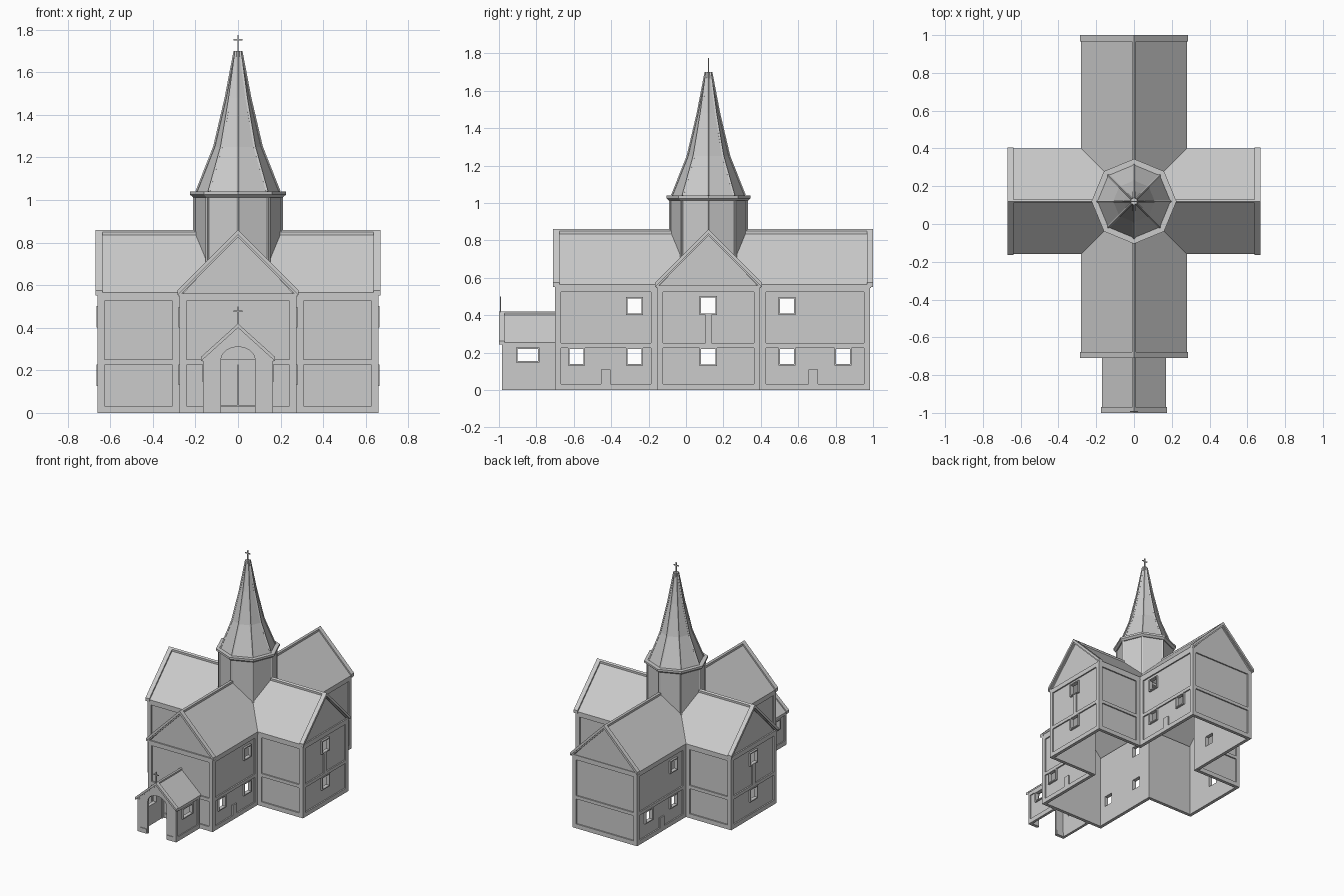
import bpy, bmesh, math
from mathutils import Vector, Matrix

if "Cube" in bpy.data.objects:
    bpy.data.objects.remove(bpy.data.objects["Cube"])

stone = bpy.data.materials.new("plain_grey")
stone.use_nodes = True
GREY = (0.6, 0.6, 0.6, 1)
stone.diffuse_color = GREY
stone.node_tree.nodes["Principled BSDF"].inputs["Base Color"].default_value = GREY

CY = 0.12                      # centre of the crossing
EAVE, REVEAL, SKIN = 0.56, 0.01, 0.025


def finish(name, bm):
    bmesh.ops.recalc_face_normals(bm, faces=bm.faces)
    mesh = bpy.data.meshes.new(name)
    bm.to_mesh(mesh)
    bm.free()
    mesh.materials.append(stone)
    ob = bpy.data.objects.new(name, mesh)
    bpy.context.collection.objects.link(ob)
    return ob


def extrude(bm, points, offset):
    """Solid from a closed outline pushed along offset."""
    a = [bm.verts.new(p) for p in points]
    b = [bm.verts.new(Vector(p) + offset) for p in points]
    bm.faces.new(a)
    bm.faces.new(b[::-1])
    for i in range(len(a)):
        j = (i + 1) % len(a)
        bm.faces.new((a[i], b[i], b[j], a[j]))


def slab(bm, p, d, u, z, o):
    """Box on a wall: u along it, z up, o outward from point p, direction d."""
    n = Vector((d[1], -d[0], 0))
    base = Vector((p[0], p[1], 0))
    along = Vector((d[0], d[1], 0))
    pts = [base + along * a + n * o[0] + Vector((0, 0, h))
           for a, h in ((u[0], z[0]), (u[1], z[0]), (u[1], z[1]), (u[0], z[1]))]
    extrude(bm, pts, n * (o[1] - o[0]))


def profile(bm, pts, axis, start, end, centre=0):
    """Extrude a (side, z) outline along x or y."""
    if axis == "y":
        extrude(bm, [(s + centre, start, z) for s, z in pts], Vector((0, end - start, 0)))
    else:
        extrude(bm, [(start, s + centre, z) for s, z in pts], Vector((end - start, 0, 0)))


def chevron(half, low, ridge, t):
    return [(-half, low), (0, ridge), (half, low), (half, low - t), (0, ridge - t), (-half, low - t)]


def stick(bm, p, q, r):
    p, q = Vector(p), Vector(q)
    turn = (q - p).to_track_quat("Z", "Y").to_matrix().to_4x4()
    bmesh.ops.create_cone(bm, cap_ends=True, segments=4, radius1=r, radius2=r,
                          depth=(q - p).length, matrix=Matrix.Translation((p + q) / 2) @ turn)


def cross_plan(e):
    w, l, f, b, ta, tb = 0.275 - e, 0.66 - e, e - 0.70, 0.985 - e, CY - 0.275 + e, CY + 0.275 - e
    right = [(w, f), (w, ta), (l, ta), (l, tb), (w, tb), (w, b)]
    return right + [(-x, y) for x, y in reversed(right)]


# Main walls: cross-shaped ring, open below
bm = bmesh.new()
rings = [[bm.verts.new((x, y, z)) for x, y in cross_plan(e)]
         for e, z in ((REVEAL, 0), (REVEAL, EAVE), (SKIN, EAVE), (SKIN, 0))]
for k in range(4):
    a, b = rings[k], rings[(k + 1) % 4]
    for i in range(12):
        j = (i + 1) % 12
        bm.faces.new((a[i], a[j], b[j], b[i]))
walls = finish("main_walls", bm)

# Porch side walls
bm = bmesh.new()
for s in (-1, 1):
    slab(bm, (s * 0.165, 0), (0, s), sorted((s * -0.98, s * -0.70)), (0, 0.26), (-0.02, -0.007))
porch_walls = finish("porch_side_walls", bm)

# Window openings: wall face x, centre y, bottom z, half width, height
windows = [(0.275, y, 0.14, 0.037, 0.08) for y in (-0.585, -0.275, 0.54, 0.84)]
windows += [(0.275, y, 0.41, 0.037, 0.08) for y in (-0.275, 0.54)]
windows += [(0.66, CY, z, 0.039, 0.085) for z in (0.135, 0.41)]
windows += [(0.165, -0.845, 0.155, 0.055, 0.065)]
bm = bmesh.new()
for x, y, z, w, h in windows:
    slab(bm, (1, y), (0, 1), (-w, w), (z, z + h), (-2, 0))
cutter = finish("window_cutter", bm)
cutter.hide_render = True
for ob in (walls, porch_walls):
    mod = ob.modifiers.new("openings", "BOOLEAN")
    mod.operation, mod.object, mod.solver = "DIFFERENCE", cutter, "EXACT"
    bpy.context.view_layer.objects.active = ob
    bpy.ops.object.modifier_apply(modifier=mod.name)
bpy.data.objects.remove(cutter)

# Window frames
bm = bmesh.new()
for x, y, z, w, h in windows:
    for s in (-1, 1):
        at, d, o, t = (s * x, y), (0, s), (-SKIN, 0.004), 0.008
        for u in ((-w - t, -w), (w, w + t)):
            slab(bm, at, d, u, (z - t, z + h + t), o)
        for v in ((z - t, z), (z + h, z + h + t)):
            slab(bm, at, d, (-w, w), v, o)
finish("window_frames", bm)

# Timber framing on every wall
bm = bmesh.new()
plan = cross_plan(0)
for i, p in enumerate(plan):
    q = plan[(i + 1) % 12]
    run = Vector(q) - Vector(p)
    n, d = run.length, run.normalized()
    out = (-0.02, 0)
    for u in ((0, 0.032), (n - 0.032, n)):
        slab(bm, p, d, u, (0, EAVE), out)
    for z in ((0, 0.033), (0.225, 0.25), (0.525, EAVE)):
        slab(bm, p, d, (0.032, n - 0.032), z, out)
for s in (-1, 1):
    slab(bm, (s * 0.66, CY), (0, s), (-0.017, 0.017), (0.25, 0.402), (-0.02, 0))
    for y in (-0.43, 0.68):
        slab(bm, (s * 0.275, y), (0, s), (-0.025, 0.025), (0.033, 0.11), (-0.02, 0))
finish("timber_frame", bm)

# Gables, roofs, bargeboards and ridge caps of both wings
gables, roofs, boards, caps = (bmesh.new() for _ in range(4))
for axis, lo, hi, c in (("y", -0.71, 1.0, 0), ("x", -0.67, 0.67, CY)):
    profile(roofs, chevron(0.28, 0.565, 0.845, 0.02), axis, lo + 0.01, hi - 0.01, c)
    profile(caps, chevron(0.01, 0.85, 0.86, 0.02), axis, lo, hi, c)
    for end, s in ((lo, 1), (hi, -1)):
        profile(boards, chevron(0.285, 0.575, 0.86, 0.024), axis, end, end + s * 0.033, c)
        profile(gables, [(-0.27, 0.55), (0.27, 0.55), (0, 0.835)], axis,
                end + s * 0.02, end + s * 0.033, c)
finish("gables", gables)
finish("wing_roofs", roofs)
finish("bargeboards", boards)
finish("ridge_caps", caps)

# Porch front with arched opening
bm = bmesh.new()
arch = [(0.08 * math.cos(a), 0.25 + 0.06 * math.sin(a))
        for a in (math.pi * k / 12 for k in range(13))]
outline = [(-0.165, 0), (-0.165, 0.25), (0, 0.4), (0.165, 0.25), (0.165, 0), (0.08, 0)]
profile(bm, outline + arch + [(-0.08, 0)], "y", -0.98, -0.965)
finish("porch_front", bm)

# Porch framing, roof and bargeboard
bm = bmesh.new()
for s in (-1, 1):
    side = ((s * 0.165, 0), (0, s))
    for u in ((-0.985, -0.965), (-0.72, -0.70)):
        slab(bm, *side, sorted((s * u[0], s * u[1])), (0, 0.25), (-0.025, 0))
    for z in ((0, 0.035), (0.23, 0.255)):
        slab(bm, *side, sorted((s * -0.965, s * -0.72)), z, (-0.02, 0))
    slab(bm, (s * 0.125, -0.985), (1, 0), (-0.04, 0.04), (0, 0.035), (-0.025, 0))
finish("porch_frame", bm)
bm = bmesh.new()
profile(bm, chevron(0.17, 0.255, 0.408, 0.015), "y", -0.985, -0.69)
profile(bm, chevron(0.175, 0.262, 0.42, 0.02), "y", -1.0, -0.97)
profile(bm, chevron(0.008, 0.412, 0.42, 0.015), "y", -1.0, -0.69)
finish("porch_roof", bm)

# Double door behind the porch
bm = bmesh.new()
for u in ((-0.085, -0.002), (0.002, 0.085)):
    slab(bm, (0, -0.70), (1, 0), u, (0.035, 0.245), (-0.02, 0.003))
for u in ((-0.1, -0.087), (0.087, 0.1)):
    slab(bm, (0, -0.70), (1, 0), u, (0.033, 0.225), (-0.02, 0.006))
finish("entrance_door", bm)


def octagon(name, levels):
    bm = bmesh.new()
    for (r1, z1), (r2, z2) in zip(levels, levels[1:]):
        bmesh.ops.create_cone(bm, cap_ends=True, segments=8, radius1=r1, radius2=r2, depth=z2 - z1,
                              matrix=Matrix.Translation((0, CY, (z1 + z2) / 2)))
    finish(name, bm)


def ribs(name, levels, size):
    bm = bmesh.new()
    for k in range(8):
        c, s = math.cos(k * math.pi / 4), math.sin(k * math.pi / 4)
        path = [(r * c, CY + r * s, z) for r, z in levels]
        for p, q in zip(path, path[1:]):
            stick(bm, p, q, size)
    finish(name, bm)


# Tower, cornice and flared spire with corner ribs
shaft = [(0.202, 0.69), (0.202, 1.02)]
spire = [(0.193, 1.04), (0.11, 1.25), (0.056, 1.48), (0.014, 1.70)]
octagon("tower", shaft)
ribs("tower_corner_posts", shaft, 0.009)
octagon("tower_cornice", [(0.21, 1.012), (0.225, 1.025), (0.225, 1.04)])
octagon("spire", spire)
ribs("spire_ribs", spire, 0.007)

# Finial crosses
for name, y, z, h in (("spire_cross", CY, 1.69, 0.085), ("porch_cross", -0.992, 0.41, 0.09)):
    bm = bmesh.new()
    slab(bm, (0, y), (1, 0), (-0.0035, 0.0035), (z, z + h), (-0.003, 0.003))
    slab(bm, (0, y), (1, 0), (-0.022, 0.022), (z + h - 0.026, z + h - 0.019), (-0.003, 0.003))
    finish(name, bm)
